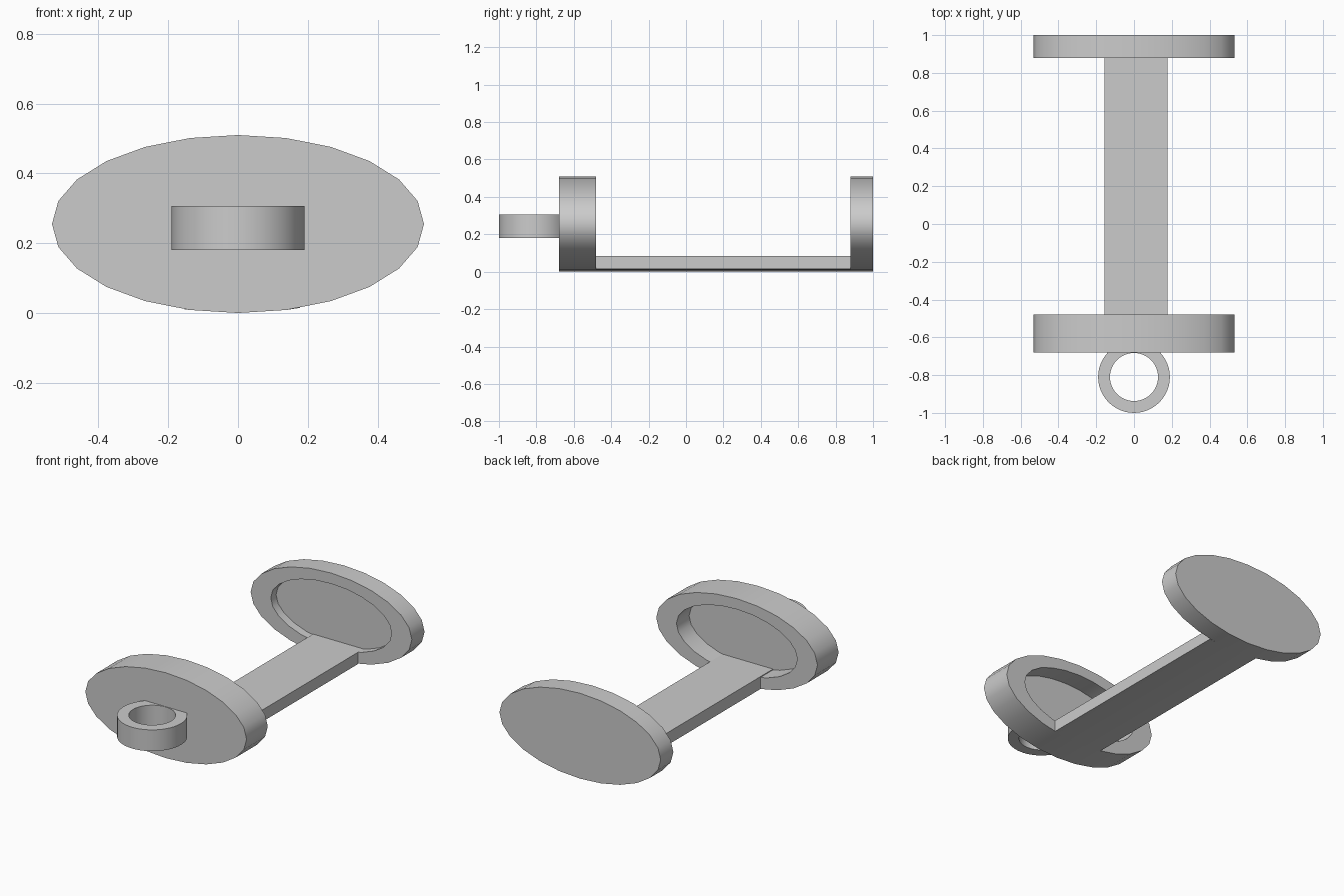
import bpy, bmesh, math

if "Cube" in bpy.data.objects:
    bpy.data.objects.remove(bpy.data.objects["Cube"])

RX, RZ, CZ = 0.533, 0.255, 0.255      # oval plate radii and centre height
SIDES = 24
grey = bpy.data.materials.new("grey")
grey.diffuse_color = (0.6, 0.6, 0.6, 1)
grey.use_nodes = True
grey.node_tree.nodes["Principled BSDF"].inputs["Base Color"].default_value = grey.diffuse_color


def finish(name, bm):
    bmesh.ops.recalc_face_normals(bm, faces=bm.faces)
    me = bpy.data.meshes.new(name)
    bm.to_mesh(me)
    bm.free()
    me.materials.append(grey)
    ob = bpy.data.objects.new(name, me)
    bpy.context.collection.objects.link(ob)
    bpy.ops.object.select_all(action='DESELECT')
    ob.select_set(True)
    bpy.context.view_layer.objects.active = ob
    bpy.ops.object.shade_smooth_by_angle(angle=math.radians(35))
    return ob


def bridge(bm, a, b):
    n = len(a)
    for i in range(n):
        j = (i + 1) % n
        bm.faces.new((a[i], a[j], b[j], b[i]))


def oval_plate(name, y_outer, y_rim, y_floor, hollow=0.75):
    """Oval disc with a shallow oval recess on its inner side."""
    bm = bmesh.new()
    loops = []
    for y, s in ((y_outer, 1), (y_rim, 1), (y_rim, hollow), (y_floor, hollow)):
        loops.append([bm.verts.new((RX * s * math.cos(t), y, CZ + RZ * s * math.sin(t)))
                      for t in (math.tau * i / SIDES for i in range(SIDES))])
    for a, b in zip(loops, loops[1:]):
        bridge(bm, a, b)
    bm.faces.new(loops[0])
    bm.faces.new(loops[-1])
    return finish(name, bm)


def extrude_profile(name, profile, y0, y1):
    bm = bmesh.new()
    a = [bm.verts.new((x, y0, z)) for x, z in profile]
    b = [bm.verts.new((x, y1, z)) for x, z in profile]
    bridge(bm, a, b)
    bm.faces.new(a)
    bm.faces.new(b)
    return finish(name, bm)


# End plates
oval_plate("front_plate", -0.68, -0.48, -0.60)
oval_plate("back_plate", 1.0, 0.88, 0.93)

# Connecting bar, its underside following the oval rim
LEFT, RIGHT, TOP = -0.155, 0.178, 0.085
edge = RX * math.sin(math.tau / SIDES)
bottom = [(x, CZ - RZ * math.sqrt(1 - (x / RX) ** 2)) for x in (LEFT, -edge, 0, edge, RIGHT)]
extrude_profile("bar", [(LEFT, TOP)] + bottom + [(RIGHT, TOP)], -0.48, 0.88)

# Bar ends reaching through the recesses to their floors
tongue = [(LEFT, TOP), (LEFT, 0.06), (RIGHT, 0.06), (RIGHT, TOP)]
extrude_profile("front_bar_end", tongue, -0.60, -0.48)
extrude_profile("back_bar_end", tongue, 0.88, 0.93)

# Hanging ring on the front plate
bm = bmesh.new()
N = 48
rings = [[bm.verts.new((r * math.cos(math.tau * i / N), -0.81 + r * math.sin(math.tau * i / N), z))
          for i in range(N)] for r, z in ((0.19, 0.18), (0.19, 0.307), (0.127, 0.307), (0.127, 0.18))]
for k in range(4):
    bridge(bm, rings[k], rings[(k + 1) % 4])
finish("ring", bm)
